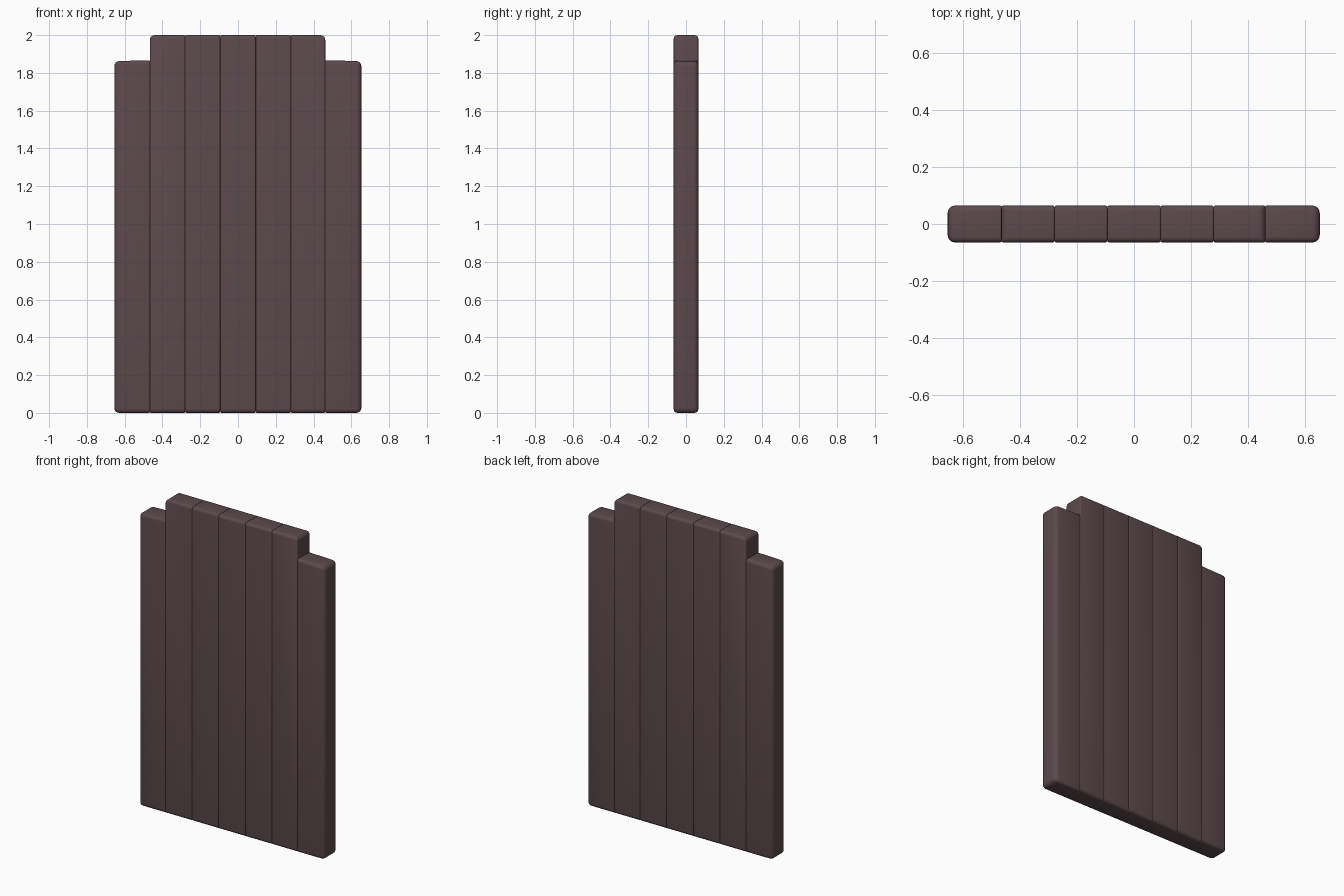
import bpy, bmesh

if "Cube" in bpy.data.objects:
    bpy.data.objects.remove(bpy.data.objects["Cube"])

wood = bpy.data.materials.new("dark_brown_wood")
wood.diffuse_color = (0.107, 0.067, 0.073, 1)
wood.use_nodes = True
wood.node_tree.nodes["Principled BSDF"].inputs["Base Color"].default_value = wood.diffuse_color

HALF_DEPTH = 0.065
BIG, SMALL = 0.026, 0.007


def plank(name, x0, x1, height, round_left, round_right, end):
    """Upright board; joints get a fine groove, exposed edges a soft round."""
    bm = bmesh.new()
    bmesh.ops.create_cube(bm, size=1)
    for v in bm.verts:
        v.co.x = x1 if v.co.x > 0 else x0
        v.co.y *= 2 * HALF_DEPTH
        v.co.z = height if v.co.z > 0 else 0
    mid = (x0 + x1) / 2
    layer = bm.edges.layers.float.new("bevel_weight_edge")
    for e in bm.edges:
        c = (e.verts[0].co + e.verts[1].co) / 2
        d = e.verts[0].co - e.verts[1].co
        if abs(d.x) > 0.01:                      # front and back end edges
            w = 0.02
        else:
            is_round = round_left if c.x < mid else round_right
            w = BIG if is_round else SMALL
            if abs(d.y) > 0.01 and c.z > 1 and end:
                if (end < 0) == (c.x < mid):     # exposed shoulder corner
                    w = BIG
        e[layer] = w / BIG
    me = bpy.data.meshes.new(name)
    bm.to_mesh(me)
    bm.free()
    me.materials.append(wood)
    ob = bpy.data.objects.new(name, me)
    bpy.context.collection.objects.link(ob)
    mod = ob.modifiers.new("soft_edges", 'BEVEL')
    mod.limit_method = 'WEIGHT'
    mod.width = BIG
    mod.segments = 4
    for p in me.polygons:
        p.use_smooth = True
    return ob


# five tall middle planks
seams = [-0.467, -0.28, -0.094, 0.094, 0.28, 0.462]
for i in range(5):
    end = -1 if i == 0 else (1 if i == 4 else 0)
    plank(f"middle_plank_{i + 1}", seams[i], seams[i + 1], 2.0, False, False, end)

# shorter outer planks, their tops dipping slightly outward
for name, x0, x1, s in (("left_plank", -0.655, -0.466, -1),
                        ("right_plank", 0.461, 0.653, 1)):
    ob = plank(name, x0, x1, 1.867, s < 0, s > 0, 0)
    for v in ob.data.vertices:
        if v.co.z > 1 and v.co.x * s > 0.6:
            v.co.z -= 0.005
